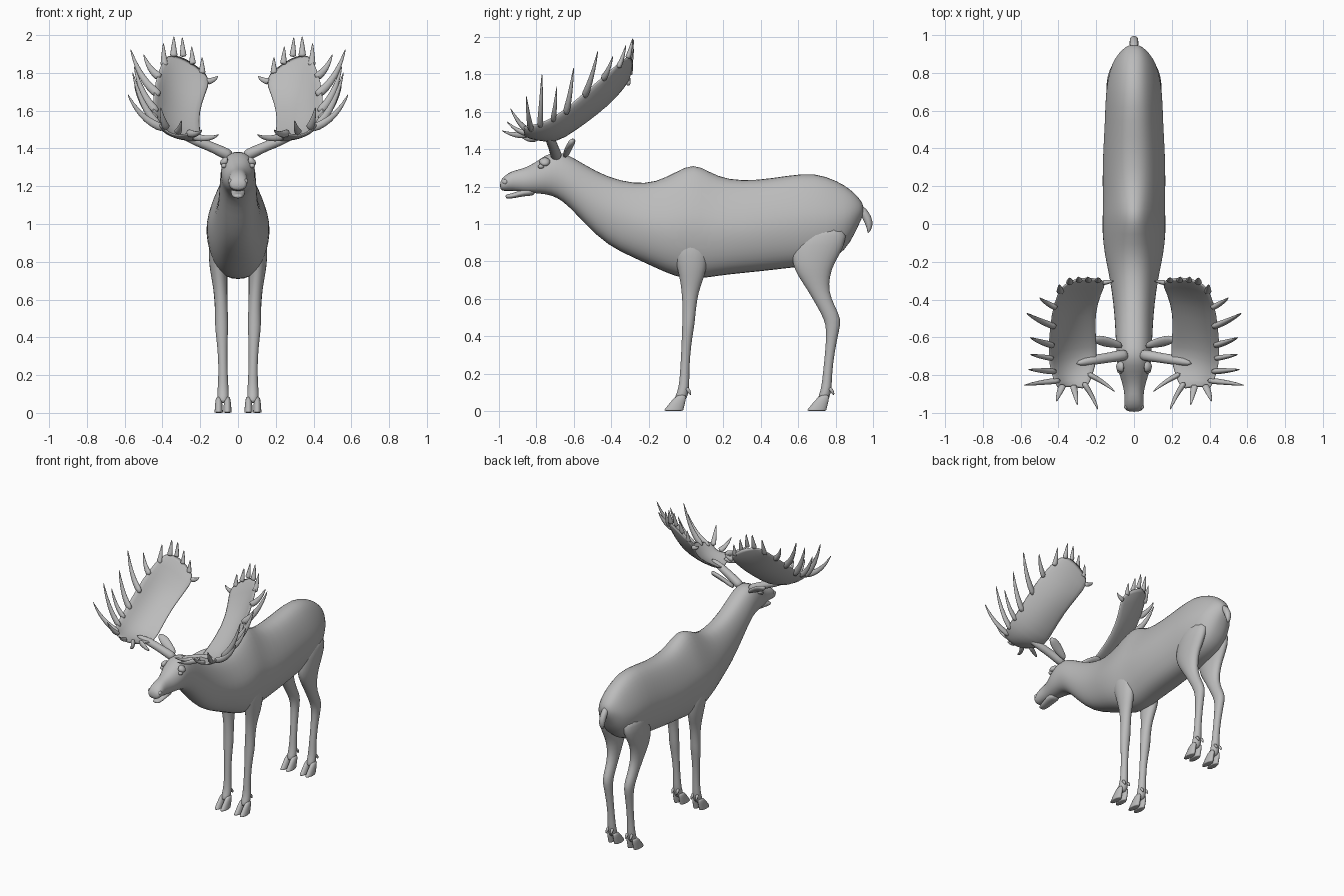
import bpy, bmesh, math
from mathutils import Vector as V

grey = bpy.data.materials.new("grey_hide")
grey.diffuse_color = (0.5, 0.5, 0.5, 1)


def finish(name, bm, subsurf=1, thick=0):
    bmesh.ops.recalc_face_normals(bm, faces=bm.faces)
    me = bpy.data.meshes.new(name)
    bm.to_mesh(me)
    bm.free()
    me.materials.append(grey)
    ob = bpy.data.objects.new(name, me)
    bpy.context.collection.objects.link(ob)
    if thick:
        m = ob.modifiers.new("thickness", 'SOLIDIFY')
        m.thickness, m.offset = thick, 0
    if subsurf:
        m = ob.modifiers.new("smooth", 'SUBSURF')
        m.levels = m.render_levels = subsurf
    for p in me.polygons:
        p.use_smooth = True
    return ob


def loft(name, rings, subsurf=1):
    bm = bmesh.new()
    rows = [[bm.verts.new(p) for p in r] for r in rings]
    n = len(rows[0])
    for a, b in zip(rows, rows[1:]):
        for i in range(n):
            bm.faces.new((a[i], a[(i + 1) % n], b[(i + 1) % n], b[i]))
    bm.faces.new(rows[0])
    bm.faces.new(rows[-1])
    return finish(name, bm, subsurf)


def ring(c, u, v, n=10):
    return [V(c) + V(u) * math.cos(k * math.tau / n) + V(v) * math.sin(k * math.tau / n)
            for k in range(n)]


def tube(name, path, radii, n=8, flat=1.0, subsurf=1):
    pts = [V(p) for p in path]
    rings = []
    for i, p in enumerate(pts):
        t = (pts[min(i + 1, len(pts) - 1)] - pts[max(i - 1, 0)]).normalized()
        u = t.cross(V((0, 1, 0.1))).normalized()
        w = t.cross(u)
        rings.append(ring(p, u * radii[i], w * radii[i] * flat, n))
    return loft(name, rings, subsurf)


def body_ring(y, top, bot, hw, taper):
    # egg section: full below, narrower towards the back line
    zc, h = (top + bot) / 2, (top - bot) / 2 * 1.015
    out = []
    for k in range(20):
        c, s = math.cos(k * math.tau / 20), math.sin(k * math.tau / 20)
        x = hw * 1.03 * math.copysign(abs(c) ** 0.8, c) * (1 - taper * max(0, s))
        out.append(V((x, y, zc + h * s)))
    return out


# torso, neck and head: y, top, bottom, half width, taper
torso = [(.95, 1.10, 1.05, .025, 0), (.925, 1.14, 1.0, .06, .1), (.88, 1.185, .90, .10, .2),
         (.81, 1.23, .82, .13, .3), (.69, 1.275, .78, .15, .3), (.55, 1.26, .765, .152, .25),
         (.38, 1.232, .745, .163, .25), (.22, 1.235, .73, .166, .3), (.12, 1.28, .715, .163, .4),
         (.04, 1.325, .705, .165, .45), (-.05, 1.28, .715, .167, .4), (-.16, 1.222, .765, .155, .3),
         (-.28, 1.215, .82, .128, .2), (-.42, 1.25, .885, .107, .1), (-.54, 1.315, 1.0, .098, .1),
         (-.62, 1.365, 1.09, .095, .1), (-.69, 1.39, 1.145, .09, .05), (-.75, 1.37, 1.16, .088, 0),
         (-.81, 1.325, 1.165, .072, .1), (-.87, 1.295, 1.17, .052, .1), (-.93, 1.285, 1.18, .049, 0),
         (-.975, 1.255, 1.175, .05, 0), (-.995, 1.225, 1.185, .035, 0)]
loft("body", [body_ring(*r) for r in torso])

# lower jaw
jaw = [(-.80, 1.20, 1.15, .04, 0), (-.87, 1.19, 1.15, .038, 0), (-.92, 1.165, 1.137, .032, 0),
       (-.955, 1.16, 1.135, .025, 0), (-.965, 1.155, 1.14, .015, 0)]
loft("lower_jaw", [body_ring(*r) for r in jaw])

# tail
loft("tail", [ring((0, y, z), (w, 0, 0), (0, d, d * .4), 8) for y, z, w, d in
              [(.91, 1.10, .022, .02), (.945, 1.075, .025, .022), (.97, 1.03, .026, .025),
               (.985, .985, .022, .018), (.975, .95, .01, .006)]])

# legs: z, front y, back y, centre x, half width
FRONT = [(.95, -.10, .12, .10, .055), (.82, -.06, .12, .108, .052), (.72, -.035, .10, .10, .044),
         (.64, -.022, .066, .092, .036), (.54, -.018, .052, .087, .034), (.46, -.02, .046, .087, .037),
         (.40, -.022, .034, .085, .031), (.30, -.026, .022, .081, .025), (.20, -.032, .017, .079, .025),
         (.13, -.038, .018, .079, .030), (.09, -.052, .012, .079, .032), (.05, -.068, -.004, .079, .030)]
HIND = [(1.0, .62, .87, .085, .06), (.88, .57, .85, .098, .052), (.79, .565, .79, .10, .048),
        (.72, .60, .768, .097, .044), (.64, .655, .762, .092, .038), (.56, .70, .795, .089, .035),
        (.49, .74, .832, .087, .034), (.43, .752, .818, .085, .03), (.32, .745, .795, .081, .025),
        (.20, .732, .78, .079, .025), (.13, .725, .78, .079, .030), (.09, .712, .772, .079, .032),
        (.05, .70, .76, .079, .030)]
# toe: z, front y, back y, half width
TOE = [(.09, -.045, .005, .014), (.055, -.08, 0, .02), (.02, -.108, -.008, .0225),
       (.004, -.122, -.012, .0235), (0, -.122, -.012, .0235)]
for s, side in ((1, "left"), (-1, "right")):
    for part, rows, dy in (("front", FRONT, 0), ("hind", HIND, .765)):
        loft(f"{part}_leg_{side}",
             [ring((s * x, (a + b) / 2, z), (s * w, 0, 0), (0, (b - a) / 2 * 1.04, 0), 12)
              for z, a, b, x, w in rows])
        for off in (-.023, .023):
            loft(f"{part}_hoof_{side}",
                 [ring((s * (.079 + off), (a + b) / 2 + dy, z), (w, 0, 0), (0, (b - a) / 2, 0), 10)
                  for z, a, b, w in TOE])
            # dewclaw
            tube(f"{part}_dewclaw_{side}",
                 [(s * (.079 + off * .8), dy + .00, .125), (s * (.079 + off * .8), dy + .018, .105),
                  (s * (.079 + off * .8), dy + .026, .085)], [.012, .011, .004])

    # ear, a cupped leaf
    ear = [(.06, -.645, 1.365, .018), (.095, -.635, 1.385, .026), (.14, -.625, 1.41, .038),
           (.185, -.615, 1.43, .036), (.22, -.61, 1.445, .012)]
    loft(f"ear_{side}", [ring((s * x, y, z), (0, r * .75, r * .75), (0, .012, -.012), 8)
                         for x, y, z, r in ear])
    # brow and eye
    loft(f"brow_{side}", [ring((s * x, -.755, z), (0, r * 1.3, 0), (0, 0, r), 8)
                          for x, z, r in [(.05, 1.335, .03), (.08, 1.33, .024), (.096, 1.322, .010)]])
    loft(f"eye_{side}", [ring((s * x, -.775, 1.308), (0, r * 1.3, 0), (0, 0, r), 8)
                         for x, r in [(.06, .016), (.082, .014), (.09, .006)]])
    # nostril rim
    loft(f"nostril_{side}", [ring((s * x, -.967, 1.225), (0, r, 0), (0, 0, r), 8)
                             for x, r in [(.03, .02), (.047, .016), (.053, .006)]])

    # antler beam
    tube(f"antler_beam_{side}", [(s * .03, -.69, 1.355), (s * .09, -.70, 1.385), (s * .15, -.71, 1.412),
                                 (s * .22, -.72, 1.44), (s * .31, -.74, 1.47)],
         [.034, .031, .027, .030, .012], 10)
    # antler palm: inner and outer edge from front to back, sagging between them
    inner = [(.25, -.88, 1.485), (.215, -.80, 1.455), (.19, -.70, 1.435), (.20, -.60, 1.50),
             (.205, -.48, 1.585), (.175, -.37, 1.68), (.135, -.30, 1.77)]
    outer = [(.40, -.88, 1.525), (.43, -.82, 1.53), (.45, -.75, 1.55), (.455, -.65, 1.61),
             (.445, -.54, 1.71), (.43, -.43, 1.80), (.385, -.33, 1.89)]
    bm = bmesh.new()
    rows = []
    for i, (a, b) in enumerate(zip(inner, outer)):
        row = []
        for k in range(6):
            t = k / 5
            bulge = 4 * t * (1 - t)
            p = V(a).lerp(V(b), t) + V((.02, .015, -.03)) * bulge
            if i == 6:
                p += V((0, .02, .085)) * bulge
            row.append(bm.verts.new((s * p.x, p.y, p.z)))
        rows.append(row)
    for a, b in zip(rows, rows[1:]):
        for k in range(5):
            bm.faces.new((a[k], a[k + 1], b[k + 1], b[k]))
    finish(f"antler_palm_{side}", bm, 1, .016)

    # antler tines: base, tip, radius
    tines = [((.23, -.80, 1.46), (.10, -.89, 1.475), .020), ((.26, -.85, 1.48), (.19, -.985, 1.50), .021),
             ((.32, -.86, 1.485), (.30, -.96, 1.55), .02), ((.38, -.86, 1.51), (.41, -.94, 1.62), .021),
             ((.41, -.83, 1.51), (.585, -.855, 1.69), .022), ((.43, -.78, 1.53), (.56, -.77, 1.81), .022),
             ((.44, -.71, 1.56), (.55, -.69, 1.74), .02), ((.44, -.64, 1.60), (.55, -.60, 1.84), .024),
             ((.43, -.54, 1.69), (.57, -.47, 1.93), .024), ((.42, -.44, 1.78), (.50, -.39, 1.90), .022),
             ((.39, -.36, 1.84), (.395, -.32, 1.96), .02), ((.34, -.31, 1.89), (.34, -.285, 1.995), .02),
             ((.29, -.30, 1.89), (.295, -.28, 1.99), .018), ((.24, -.30, 1.85), (.245, -.28, 1.94), .018),
             ((.19, -.30, 1.80), (.19, -.285, 1.885), .018), ((.16, -.31, 1.755), (.105, -.30, 1.785), .018)]
    for a, b, r in tines:
        a, b = V(a), V(b)
        path = [a.lerp(b, t) + V((.09 * (b.x - a.x), 0, -.09 * (b - a).length)) * 4 * t * (1 - t)
                for t in (-.1, .2, .5, .8, 1)]
        tube(f"antler_tine_{side}", [(s * p.x, p.y, p.z) for p in path],
             [r * 1.2, r, r * .75, r * .42, r * .1], 8, .75)
